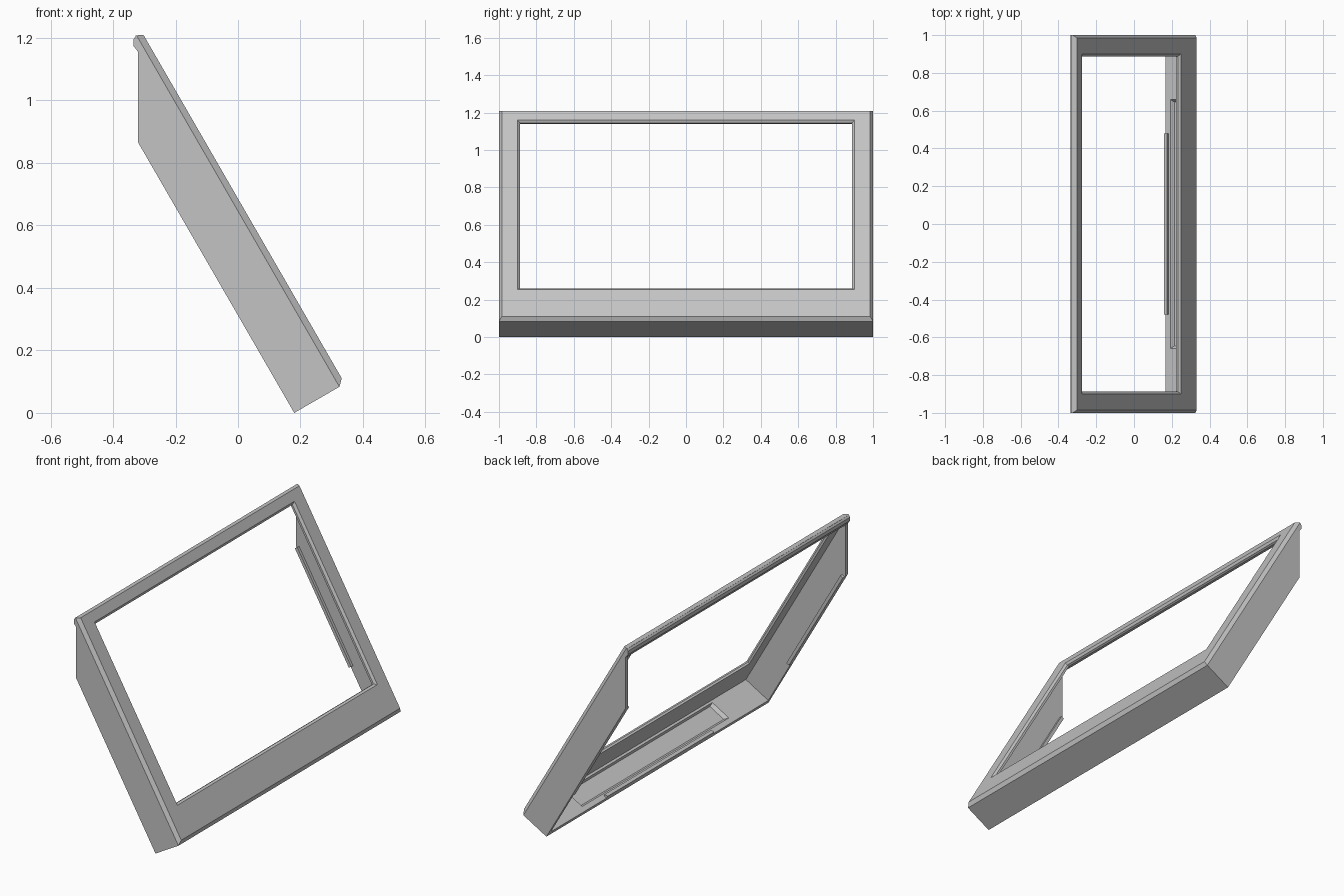
import bpy, bmesh, math
from mathutils import Vector

cube = bpy.data.objects.get("Cube")
if cube:
    bpy.data.objects.remove(cube)

grey = bpy.data.materials.new("plain_grey")
grey.use_nodes = True
GREY = (0.55, 0.55, 0.55, 1)
grey.diffuse_color = GREY
grey.node_tree.nodes["Principled BSDF"].inputs["Base Color"].default_value = GREY

# The bezel leans back: n is depth towards its face, u runs up the slope
TILT = math.radians(30)
N = Vector((math.cos(TILT), 0, math.sin(TILT)))
U = Vector((-math.sin(TILT), 0, math.cos(TILT)))
ORIGIN = Vector((0.18, 0, 0))
FACE, EDGE, BACK = 0.187, 0.167, 0.163
WALL = 0.022


def place(n, u, y):
    return ORIGIN + N * n + U * u + Vector((0, y, 0))


def loft(name, rings, closed=False):
    """Join rings of (n, u, y) points; cap the ends unless it closes on itself."""
    bm = bmesh.new()
    loops = [[bm.verts.new(place(*p)) for p in ring] for ring in rings]
    pairs = list(zip(loops, loops[1:]))
    if closed:
        pairs.append((loops[-1], loops[0]))
    else:
        bm.faces.new(loops[0])
        bm.faces.new(loops[-1])
    for a, b in pairs:
        for i in range(len(a)):
            j = (i + 1) % len(a)
            bm.faces.new((a[i], a[j], b[j], b[i]))
    bmesh.ops.recalc_face_normals(bm, faces=bm.faces[:])
    mesh = bpy.data.meshes.new(name)
    bm.to_mesh(mesh)
    bm.free()
    mesh.materials.append(grey)
    obj = bpy.data.objects.new(name, mesh)
    bpy.context.collection.objects.link(obj)
    return obj


def prism(name, profile, y0, y1):
    return loft(name, [[(n, u, y) for n, u in profile] for y in (y0, y1)])


def box(n0, n1, u0, u1):
    return [(n0, u0), (n1, u0), (n1, u1), (n0, u1)]


def upright(n, u0, u1, y):
    return [(n, u0, -y), (n, u0, y), (n, u1, y), (n, u1, -y)]


def level(u, n0, n1, y):
    return [(n0, u, -y), (n1, u, -y), (n1, u, y), (n0, u, y)]


# Front frame with chamfered rim and chamfered window
loft("front_frame", [
    upright(BACK, 0.198, 1.22, 0.888),
    upright(FACE - 0.012, 0.198, 1.22, 0.888),
    upright(FACE, 0.187, 1.232, 0.90),
    upright(FACE, 0.02, 1.288, 0.985),
    upright(EDGE, 0, 1.299, 1.0),
    upright(BACK, 0, 1.299, 1.0),
], closed=True)

# Rounded rail along the top rear edge
prism("top_rail", [(EDGE, 1.235), (0.146, 1.243), (0.1415, 1.275),
                   (0.1515, 1.292), (EDGE, 1.299)], -1, 1)

# Side walls with an upright rear cut, and retaining ridges inside them
side_profile = [(0, 0), (EDGE, 0), (EDGE, 1.28), (0.146, 1.253), (0, 1.0)]
for side, s in (("left", 1), ("right", -1)):
    prism(side + "_wall", side_profile, s * (1 - WALL), s)
    prism(side + "_ridge", box(0, 0.018, 0.31, 0.99), s * (1 - WALL), s * 0.962)

# Bottom panel with a shallow sloped pocket, and its retaining ridge
inner = 1 - WALL
loft("bottom_panel", [
    level(0, 0, EDGE, inner),
    level(0.028, 0, EDGE, inner),
    level(0.028, 0.03, 0.15, 0.66),
    level(0.01, 0.045, 0.145, 0.645),
])
prism("bottom_ridge", box(0, 0.018, 0.028, 0.042), -0.48, 0.48)
